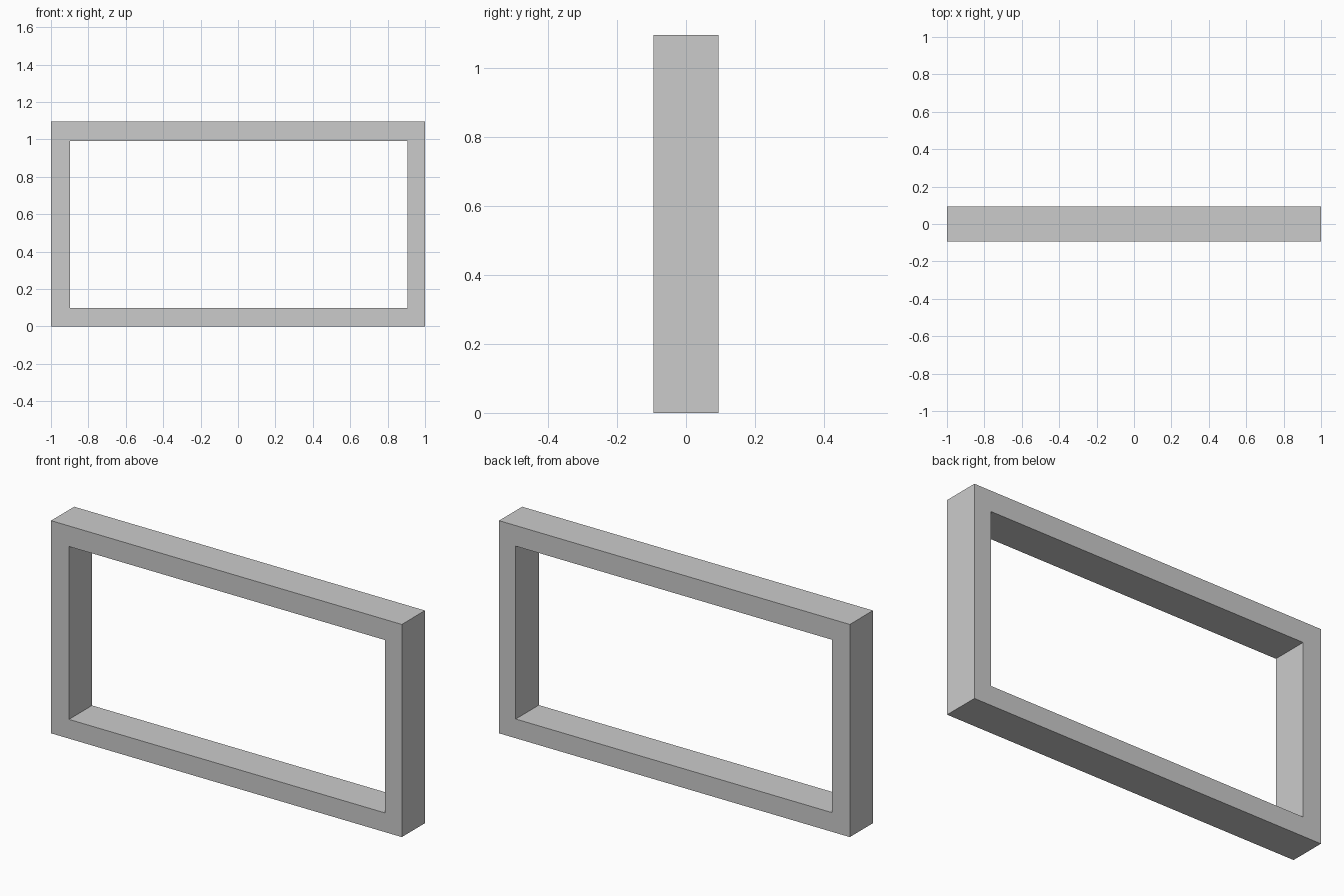
import bpy, bmesh

if "Cube" in bpy.data.objects:
    bpy.data.objects.remove(bpy.data.objects["Cube"])

DEPTH = 0.094  # half depth along y


def rect(bm, x0, x1, z0, z1, y):
    return [bm.verts.new((x, y, z)) for x, z in ((x0, z0), (x1, z0), (x1, z1), (x0, z1))]


bm = bmesh.new()
# Outer outline and slightly off-centre opening, at front and back
outer = [rect(bm, -1, 1, 0, 1.096, y) for y in (-DEPTH, DEPTH)]
inner = [rect(bm, -0.898, 0.905, 0.099, 0.99, y) for y in (-DEPTH, DEPTH)]

# Front face, outer wall, back face and opening wall, joined corner to corner
rings = [outer[0], outer[1], inner[1], inner[0]]
for a, b in zip(rings, rings[1:] + rings[:1]):
    for i in range(4):
        j = (i + 1) % 4
        bm.faces.new((a[i], a[j], b[j], b[i]))
bmesh.ops.recalc_face_normals(bm, faces=bm.faces)

mesh = bpy.data.meshes.new("rectangular_frame")
bm.to_mesh(mesh)
bm.free()
bpy.context.collection.objects.link(bpy.data.objects.new("rectangular_frame", mesh))
